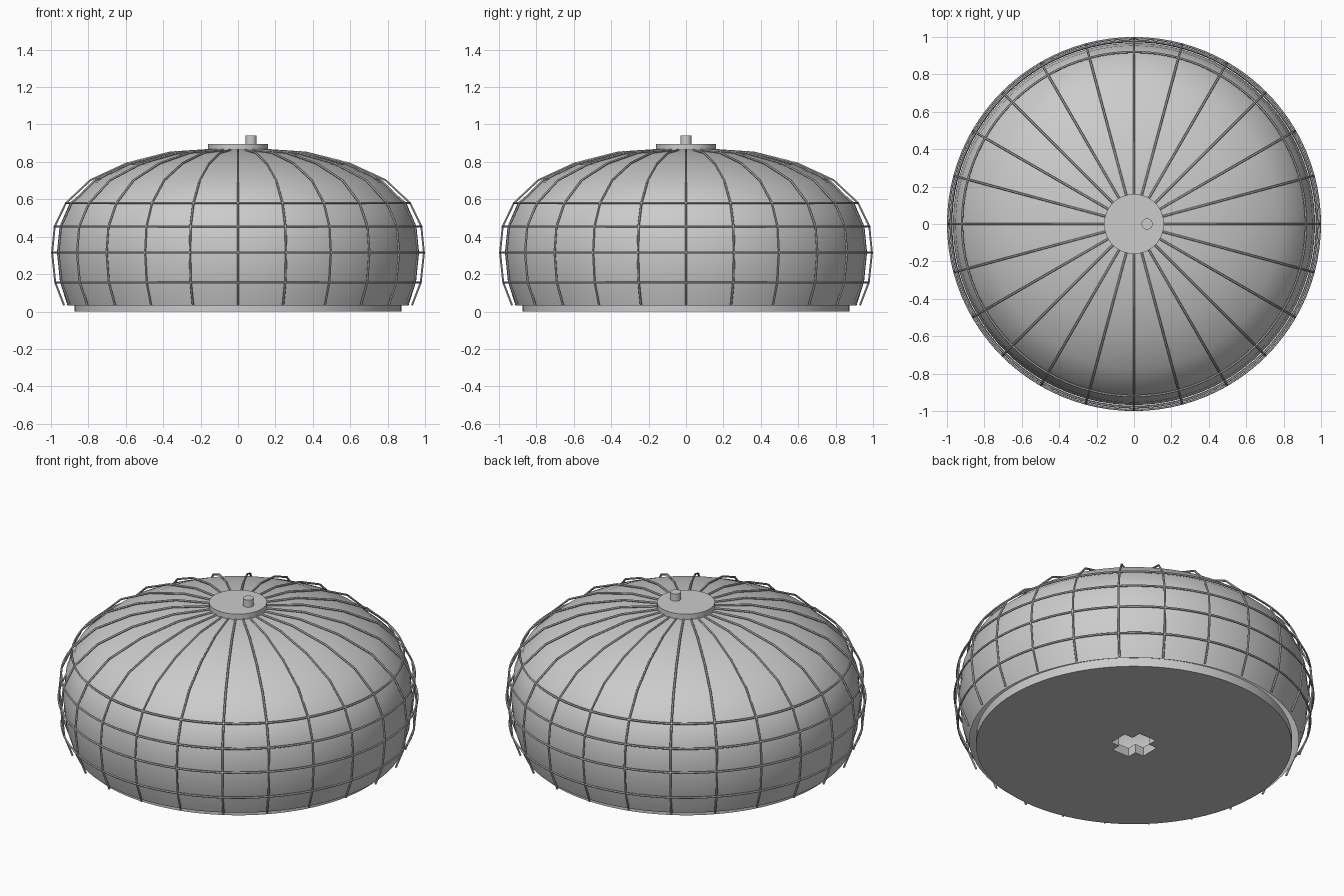
import bpy
import bmesh
from math import cos, sin, pi, tau

cube = bpy.data.objects.get("Cube")
if cube:
    bpy.data.objects.remove(cube, do_unlink=True)

# One grey for shell, plates and wires
grey = bpy.data.materials.new("light grey")
grey.use_nodes = True
grey.diffuse_color = (0.6, 0.6, 0.6, 1)
grey.node_tree.nodes["Principled BSDF"].inputs["Base Color"].default_value = grey.diffuse_color


def add_object(name, bm):
    bmesh.ops.recalc_face_normals(bm, faces=bm.faces)
    mesh = bpy.data.meshes.new(name)
    bm.to_mesh(mesh)
    bm.free()
    mesh.materials.append(grey)
    obj = bpy.data.objects.new(name, mesh)
    bpy.context.collection.objects.link(obj)
    return obj


def select_only(obj):
    bpy.ops.object.select_all(action='DESELECT')
    obj.select_set(True)
    bpy.context.view_layer.objects.active = obj


def smooth(obj, angle=0.6):
    select_only(obj)
    bpy.ops.object.shade_smooth_by_angle(angle=angle)


def lathe(name, profile, steps=96):
    """Spin an (r, z) profile around the z axis; points at r = 0 become poles."""
    bm = bmesh.new()
    verts = [bm.verts.new((r, 0, z)) for r, z in profile]
    edges = [bm.edges.new(pair) for pair in zip(verts, verts[1:])]
    bmesh.ops.spin(bm, geom=verts + edges, cent=(0, 0, 0), axis=(0, 0, 1),
                   angle=tau, steps=steps, use_duplicate=False)
    bmesh.ops.remove_doubles(bm, verts=bm.verts, dist=0.0005)
    return add_object(name, bm)


def add_disc(name, radius, bottom, top, x=0, steps=48):
    obj = lathe(name, [(0, bottom), (radius, bottom), (radius, top), (0, top)], steps)
    obj.location.x = x
    smooth(obj)
    return obj


# Hollow domed shell, open at the bottom
dome_profile = [(0.912, 0.033), (0.952, 0.16), (0.968, 0.315), (0.954, 0.455),
                (0.90, 0.58), (0.775, 0.692), (0.58, 0.785), (0.36, 0.843),
                (0.16, 0.86), (0, 0.862)]
smooth(lathe("domed_shell", dome_profile))

# Base plate reaching up inside the shell, with a cross-shaped opening
base = add_disc("base_plate", 0.875, 0, 0.054, steps=96)
bm = bmesh.new()
a, b = 0.058, 0.116
quarter = [(b, -a), (b, a), (a, a)]
outline = []
for k in range(4):
    c, s = round(cos(k * pi / 2)), round(sin(k * pi / 2))
    outline += [(x * c - y * s, x * s + y * c) for x, y in quarter]
face = bm.faces.new([bm.verts.new((x, y, -0.1)) for x, y in outline])
extruded = bmesh.ops.extrude_face_region(bm, geom=[face])["geom"]
bmesh.ops.translate(bm, vec=(0, 0, 0.2),
                    verts=[g for g in extruded if isinstance(g, bmesh.types.BMVert)])
cutter = add_object("opening_cutter", bm)
cutter.hide_render = True
cut = base.modifiers.new("opening", 'BOOLEAN')
cut.operation = 'DIFFERENCE'
cut.solver = 'EXACT'
cut.object = cutter
select_only(base)
bpy.ops.object.modifier_apply(modifier=cut.name)
bpy.data.objects.remove(cutter, do_unlink=True)
smooth(base)

# Top plate and off-centre peg
add_disc("top_plate", 0.16, 0.863, 0.896)
add_disc("peg", 0.03, 0.89, 0.94, x=0.07)

# Wire cage: ribs from the plate to the lower rim, tied by four hoops
WIRE = 0.006
rib_profile = [(0.155, 0.864), (0.365, 0.85), (0.595, 0.792), (0.79, 0.702),
               (0.92, 0.58), (0.98, 0.455), (0.994, 0.315), (0.977, 0.155), (0.93, 0.033)]


def add_wires(name, paths, cyclic):
    curve = bpy.data.curves.new(name, 'CURVE')
    curve.dimensions = '3D'
    curve.bevel_depth = WIRE
    curve.bevel_resolution = 1
    curve.use_fill_caps = True
    for path in paths:
        spline = curve.splines.new('POLY')
        spline.points.add(len(path) - 1)
        for point, co in zip(spline.points, path):
            point.co = (*co, 1)
        spline.use_cyclic_u = cyclic
    curve.materials.append(grey)
    obj = bpy.data.objects.new(name, curve)
    bpy.context.collection.objects.link(obj)
    select_only(obj)
    bpy.ops.object.convert(target='MESH')
    smooth(bpy.context.object, 0.9)


def around(r, z, angle):
    return (r * cos(angle), r * sin(angle), z)


add_wires("cage_ribs", [[around(r, z, tau * i / 24) for r, z in rib_profile]
                        for i in range(24)], False)
add_wires("cage_hoops", [[around(r, z, tau * i / 96) for i in range(96)]
                         for r, z in rib_profile[4:8]], True)
